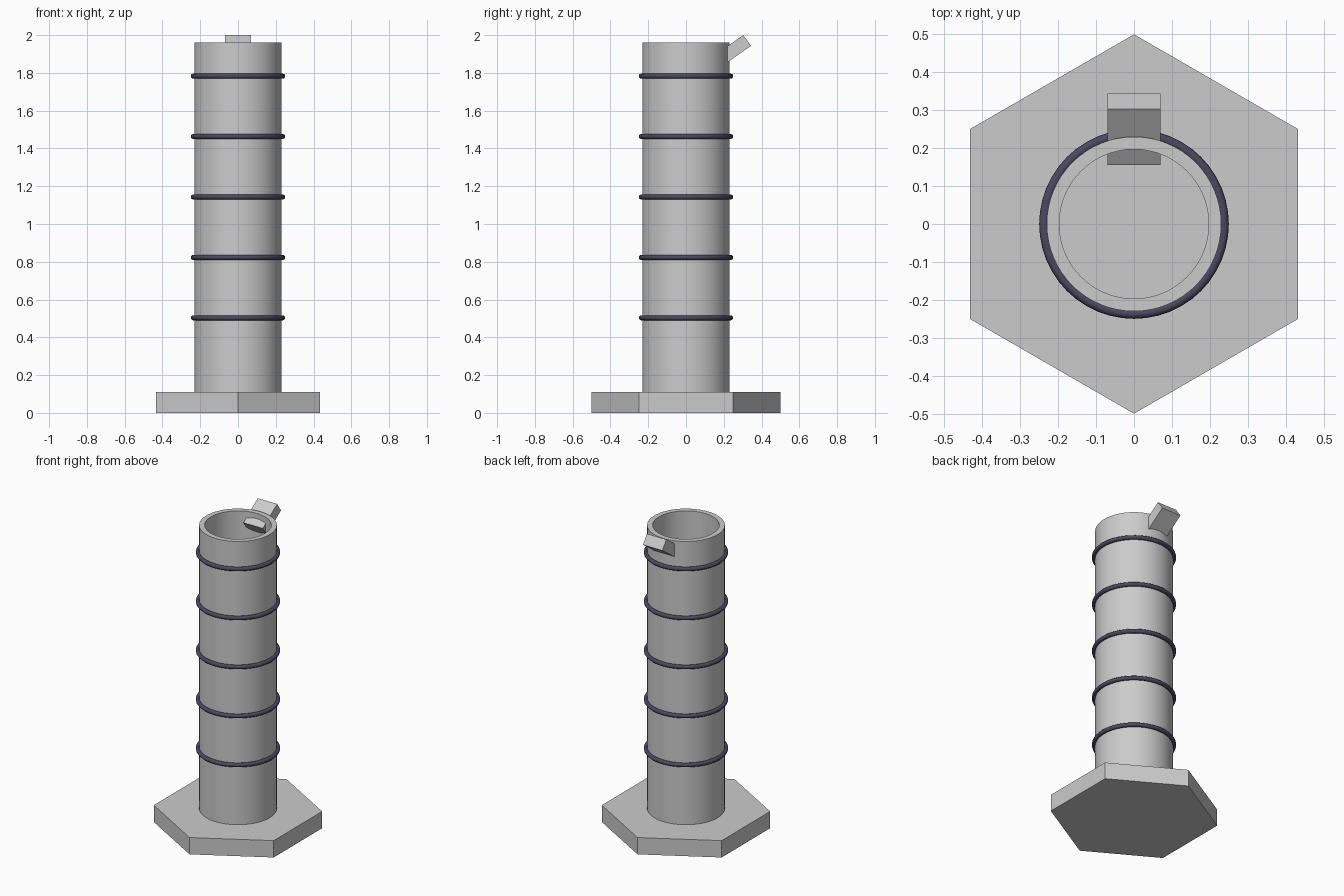
import bpy, bmesh, math

if "Cube" in bpy.data.objects:
    bpy.data.objects.remove(bpy.data.objects["Cube"])

BASE_TOP = 0.11
TUBE_TOP = 1.96


def make_object(name, bm, smooth=False):
    bmesh.ops.recalc_face_normals(bm, faces=bm.faces)
    mesh = bpy.data.meshes.new(name)
    bm.to_mesh(mesh)
    bm.free()
    obj = bpy.data.objects.new(name, mesh)
    bpy.context.collection.objects.link(obj)
    if smooth:
        bpy.ops.object.select_all(action='DESELECT')
        obj.select_set(True)
        bpy.context.view_layer.objects.active = obj
        bpy.ops.object.shade_smooth_by_angle(angle=math.radians(40))
    return obj


def revolve(name, profile, steps):
    """Spin a closed (radius, height) profile around z."""
    bm = bmesh.new()
    verts = [bm.verts.new((0, -r, z)) for r, z in profile]
    edges = [bm.edges.new((verts[i - 1], verts[i])) for i in range(len(verts))]
    bmesh.ops.spin(bm, geom=verts + edges, cent=(0, 0, 0), axis=(0, 0, 1),
                   angle=math.tau, steps=steps)
    bmesh.ops.remove_doubles(bm, verts=bm.verts, dist=1e-5)
    return make_object(name, bm, smooth=True)


# Hexagonal foot plate, corners on the y axis
bm = bmesh.new()
rim = [bm.verts.new((0.5 * math.sin(i * math.tau / 6), 0.5 * math.cos(i * math.tau / 6), 0))
       for i in range(6)]
foot = bm.faces.new(rim)
top = bmesh.ops.extrude_face_region(bm, geom=[foot], use_keep_orig=True)["geom"]
bmesh.ops.translate(bm, vec=(0, 0, BASE_TOP),
                    verts=[v for v in top if isinstance(v, bmesh.types.BMVert)])
make_object("hex_base", bm)

# Hollow tube standing on the plate
revolve("tube", [(0.197, BASE_TOP), (0.23, BASE_TOP), (0.23, TUBE_TOP), (0.197, TUBE_TOP)], 64)

# Dark bands around the tube
dark = bpy.data.materials.new("dark_band")
dark.diffuse_color = (0.07, 0.065, 0.115, 1)
dark.use_nodes = True
dark.node_tree.nodes["Principled BSDF"].inputs["Base Color"].default_value = dark.diffuse_color
circle = [(0.237 + 0.013 * math.cos(i * math.tau / 12), 0.013 * math.sin(i * math.tau / 12))
          for i in range(12)]
for k in range(5):
    z0 = 0.503 + 0.32 * k
    band = revolve(f"band_{k + 1}", [(r, z0 + z) for r, z in circle], 48)
    band.data.materials.append(dark)

# Slanted spout block through the rear wall
bm = bmesh.new()
bmesh.ops.create_cube(bm, size=1)
bmesh.ops.scale(bm, vec=(0.14, 0.18, 0.07), verts=bm.verts)
spout = make_object("spout", bm)
spout.rotation_euler.x = math.radians(35)
spout.location = (0, 0.25, 1.92)
